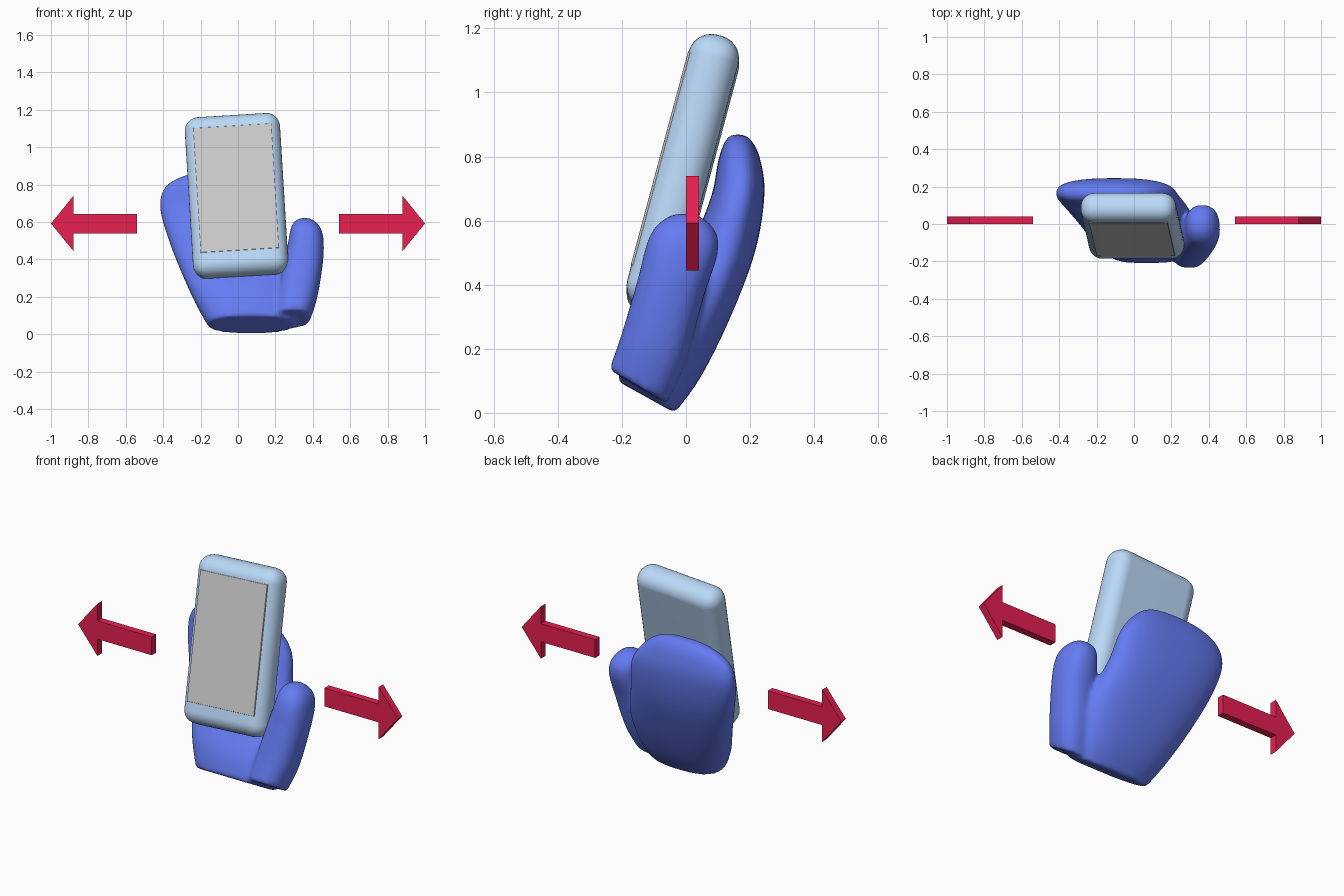
import bpy, bmesh, math
from mathutils import Matrix, Vector

if "Cube" in bpy.data.objects:
    bpy.data.objects.remove(bpy.data.objects["Cube"])


def material(name, color):
    m = bpy.data.materials.new(name)
    m.diffuse_color = (*color, 1)
    m.use_nodes = True
    m.node_tree.nodes["Principled BSDF"].inputs["Base Color"].default_value = m.diffuse_color
    return m


def add_object(name, bm, mat=None):
    bmesh.ops.recalc_face_normals(bm, faces=bm.faces[:])
    me = bpy.data.meshes.new(name)
    bm.to_mesh(me)
    bm.free()
    ob = bpy.data.objects.new(name, me)
    bpy.context.collection.objects.link(ob)
    if mat:
        me.materials.append(mat)
    return ob


def smooth(ob, degrees=30):
    bpy.ops.object.select_all(action='DESELECT')
    ob.select_set(True)
    bpy.context.view_layer.objects.active = ob
    bpy.ops.object.shade_smooth_by_angle(angle=math.radians(degrees))


def catmull(a, b, c, d, t):
    return [0.5 * (2*q + (r - p)*t + (2*p - 5*q + 4*r - s)*t*t + (3*q - p - 3*r + s)*t**3)
            for p, q, r, s in zip(a, b, c, d)]


def loft(bm, rings, power, n=40, steps=5):
    """Each ring: left x, right x, front y, front z, back y, back z."""
    dense = []
    last = len(rings) - 1
    for i in range(last):
        quad = [rings[max(0, min(last, i + k))] for k in (-1, 0, 1, 2)]
        dense += [catmull(*quad, s / steps) for s in range(steps)]
    dense.append(rings[-1])
    loops = []
    for x0, x1, fy, fz, by, bz in dense:
        loop = []
        for k in range(n):
            a = math.tau * k / n
            c, s = math.cos(a), math.sin(a)
            u = math.copysign(abs(c) ** (2 / power), c)
            v = math.copysign(abs(s) ** (2 / power), s) * 0.5 + 0.5
            loop.append(bm.verts.new(((x0 + x1) / 2 + u * (x1 - x0) / 2,
                                      fy + (by - fy) * v, fz + (bz - fz) * v)))
        loops.append(loop)
    for a, b in zip(loops, loops[1:]):
        for k in range(n):
            j = (k + 1) % n
            bm.faces.new((a[k], a[j], b[j], b[k]))
    bm.faces.new(loops[0][::-1])
    bm.faces.new(loops[-1])


blue = material("mitten_blue", (0.13, 0.20, 0.90))
pale = material("case_pale_blue", (0.50, 0.70, 0.95))
red = material("arrow_red", (0.80, 0.014, 0.08))

# mitten hand: palm with fingers plus thumb, fused into one soft skin
palm = [
    (-0.16, 0.30, -0.215, 0.10, -0.035, 0.00),
    (-0.225, 0.32, -0.17, 0.22, 0.045, 0.11),
    (-0.30, 0.31, -0.07, 0.36, 0.135, 0.29),
    (-0.375, 0.25, 0.02, 0.53, 0.215, 0.50),
    (-0.418, 0.215, 0.08, 0.68, 0.245, 0.68),
    (-0.39, 0.14, 0.10, 0.785, 0.232, 0.79),
    (-0.29, 0.06, 0.12, 0.845, 0.205, 0.85),
    (-0.18, -0.03, 0.14, 0.868, 0.175, 0.87),
]
thumb = [
    (0.20, 0.385, -0.24, 0.135, -0.06, 0.03),
    (0.21, 0.425, -0.20, 0.25, 0.00, 0.16),
    (0.245, 0.455, -0.15, 0.42, 0.055, 0.36),
    (0.27, 0.458, -0.125, 0.52, 0.095, 0.48),
    (0.28, 0.445, -0.10, 0.575, 0.10, 0.545),
    (0.30, 0.415, -0.06, 0.61, 0.075, 0.59),
    (0.335, 0.38, -0.02, 0.624, 0.035, 0.618),
]
bm = bmesh.new()
loft(bm, palm, 2.5)
loft(bm, thumb, 2.4)
hand = add_object("mitten_hand", bm, blue)
rm = hand.modifiers.new("fuse", 'REMESH')
rm.mode = 'VOXEL'
rm.voxel_size = 0.012
rm.use_smooth_shade = True
sm = hand.modifiers.new("soften", 'SMOOTH')
sm.factor = 0.5
sm.iterations = 8

# phone: rounded case leaning back and slightly rolled, with a grey screen
pose = (Matrix.Translation((-0.008, -0.01, 0.74))
        @ Matrix.Rotation(math.radians(-3.5), 4, 'Y')
        @ Matrix.Rotation(math.radians(-15), 4, 'X'))


def slab(name, size, center, radius, segments, mat=None):
    bm = bmesh.new()
    bmesh.ops.create_cube(bm, size=1)
    bmesh.ops.scale(bm, vec=size, verts=bm.verts)
    bmesh.ops.bevel(bm, geom=bm.edges[:], offset=radius, segments=segments,
                    profile=0.5, affect='EDGES')
    bmesh.ops.translate(bm, vec=center, verts=bm.verts)
    bmesh.ops.transform(bm, matrix=pose, verts=bm.verts)
    ob = add_object(name, bm, mat)
    smooth(ob)
    ob.modifiers.new("even_normals", 'WEIGHTED_NORMAL').keep_sharp = True
    return ob


slab("phone_case", (0.51, 0.16, 0.886), (0, 0, 0), 0.073, 7, pale)
slab("phone_screen", (0.42, 0.008, 0.69), (0, -0.0775, 0.022), 0.001, 1)

# pair of flat arrows pointing outward
outline = [(0.54, 0.54), (0.88, 0.54), (0.88, 0.445), (1.0, 0.592),
           (0.88, 0.74), (0.88, 0.643), (0.54, 0.643)]
for side, name in ((1, "right_arrow"), (-1, "left_arrow")):
    bm = bmesh.new()
    face = bm.faces.new([bm.verts.new((side * x, 0.0, z)) for x, z in outline])
    ext = bmesh.ops.extrude_face_region(bm, geom=[face], use_keep_orig=True)
    bmesh.ops.translate(bm, vec=(0, 0.04, 0),
                        verts=[g for g in ext["geom"] if isinstance(g, bmesh.types.BMVert)])
    add_object(name, bm, red)
